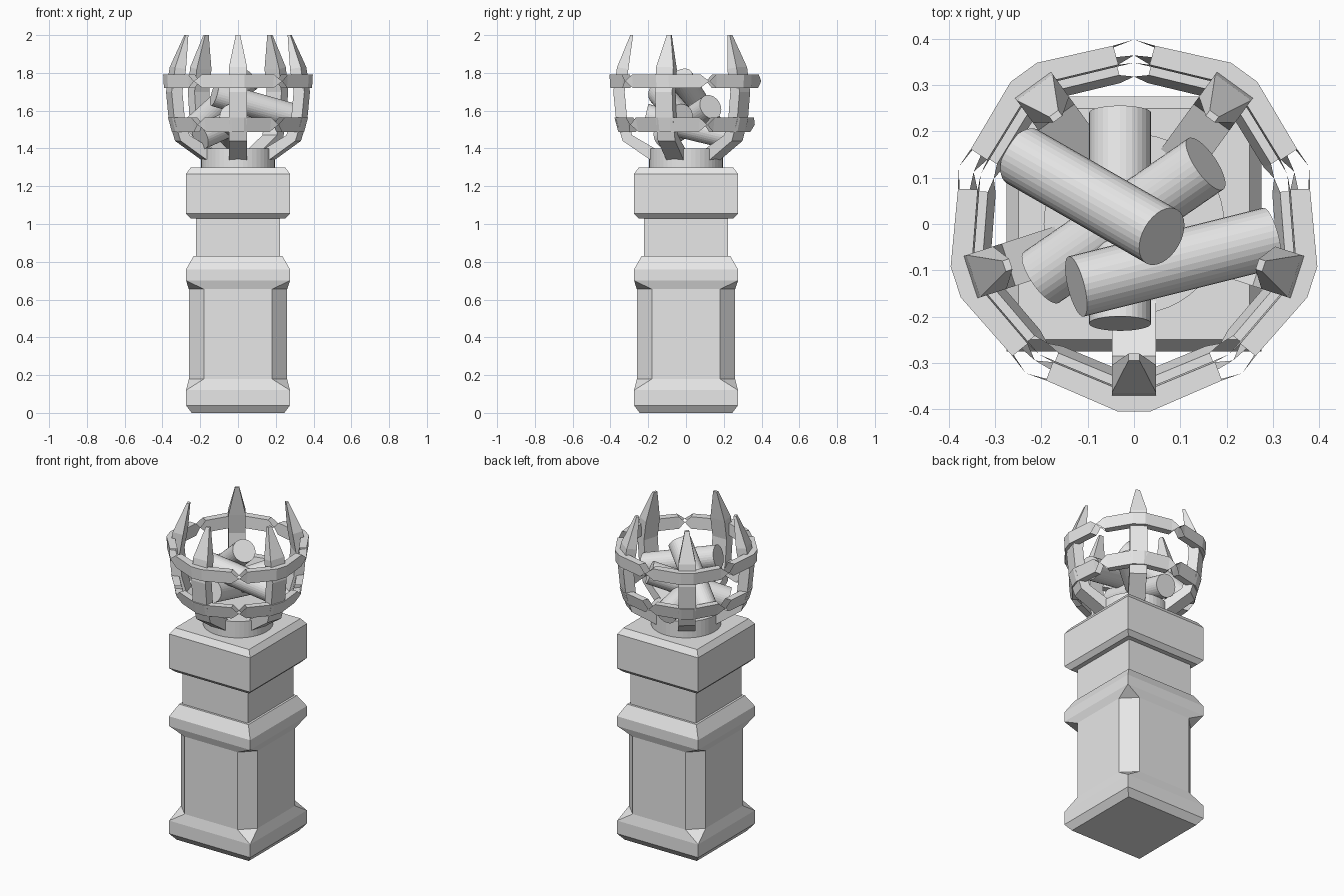
import bpy, bmesh, math
from mathutils import Vector, Matrix

if "Cube" in bpy.data.objects:
    bpy.data.objects.remove(bpy.data.objects["Cube"], do_unlink=True)

stone = bpy.data.materials.new("grey_stone")
stone.use_nodes = True
GREY = (0.8, 0.8, 0.8, 1)
stone.diffuse_color = GREY
stone.node_tree.nodes["Principled BSDF"].inputs["Base Color"].default_value = GREY


def finish(bm, name):
    """Turn a bmesh into a flat shaded, grey object."""
    bmesh.ops.remove_doubles(bm, verts=bm.verts, dist=0.0005)
    bmesh.ops.recalc_face_normals(bm, faces=bm.faces)
    mesh = bpy.data.meshes.new(name)
    bm.to_mesh(mesh)
    bm.free()
    mesh.materials.append(stone)
    obj = bpy.data.objects.new(name, mesh)
    bpy.context.collection.objects.link(obj)
    return obj


def loft(bm, rings, caps=True):
    """Join equal-length rings of points with quads."""
    loops = [[bm.verts.new(p) for p in ring] for ring in rings]
    for a, b in zip(loops, loops[1:]):
        for i in range(len(a)):
            j = (i + 1) % len(a)
            bm.faces.new((a[i], a[j], b[j], b[i]))
    if caps:
        bm.faces.new(loops[0])
        bm.faces.new(loops[-1])
    return loops


def square_ring(h, z, cut=0.0):
    """Square of half width h, its corners cut off by the given amount."""
    w = h - cut
    ring = []
    for k in range(4):
        turn = Matrix.Rotation(k * math.pi / 2, 3, 'Z')
        ring.append(turn @ Vector((h, -w, z)))
        ring.append(turn @ Vector((h, w, z)))
    return ring


def square_part(name, profile):
    bm = bmesh.new()
    loft(bm, [square_ring(*p) for p in profile])
    # collapsed corner edges of the uncut rings
    bmesh.ops.dissolve_degenerate(bm, dist=0.0005, edges=bm.edges)
    return finish(bm, name)


def cylinder(name, start, end, radius, sides=32):
    start, end = Vector(start), Vector(end)
    axis = end - start
    bm = bmesh.new()
    bmesh.ops.create_cone(bm, cap_ends=True, segments=sides, radius1=radius,
                          radius2=radius, depth=axis.length)
    turn = axis.to_track_quat('Z', 'Y').to_matrix().to_4x4()
    bm.transform(Matrix.Translation((start + end) / 2) @ turn)
    return finish(bm, name)


# Column: plinth and shaft with stopped corner chamfers, neck, cap block
square_part("column_shaft", [
    (0.245, 0), (0.275, 0.04), (0.275, 0.12), (0.26, 0.18, 0.08),
    (0.26, 0.655, 0.08), (0.275, 0.70), (0.275, 0.76), (0.235, 0.83)])
square_part("column_neck", [(0.222, 0.82), (0.222, 1.04)])
square_part("column_cap", [
    (0.25, 1.03), (0.275, 1.055), (0.275, 1.265), (0.25, 1.30)])
cylinder("basket_base", (0, 0, 1.29), (0, 0, 1.40), 0.195, 48)

# Prong sections: outer radius and height, inner radius and height, half width
PRONG = [
    (0.19, 1.34, 0.165, 1.40, 0.048),
    (0.335, 1.44, 0.285, 1.47, 0.048),
    (0.37, 1.55, 0.312, 1.56, 0.048),
    (0.385, 1.70, 0.325, 1.70, 0.048),
    (0.365, 1.83, 0.305, 1.82, 0.048),
    (0.295, 2.0, 0.28, 2.0, 0.012)]


def prong(name, turn):
    bm = bmesh.new()
    loft(bm, [[(ro, -w, zo), (ro, w, zo), (ri, w, zi), (ri, -w, zi)]
              for ro, zo, ri, zi, w in PRONG])
    bm.transform(turn)
    return finish(bm, name)


# Band plan on one side of a prong: outer point, inner point (radial, tangent)
BAND = [((0.405, 0.035), (0.358, 0.03)), ((0.338, 0.19), (0.298, 0.175))]
OUTER_TIP, INNER_TIP = (0.324, 0.235), (0.283, 0.206)


def band(name, turn, low, high, scale_low, scale_high):
    """Bent strap over a prong with open, pointed ends."""
    def point(p, side, z, s):
        return Vector((p[0] * s, p[1] * side * s, z))

    def section(pair, side):
        o, i = pair
        return [point(o, side, low, scale_low), point(o, side, high, scale_high),
                point(i, side, high, scale_high), point(i, side, low, scale_low)]

    bm = bmesh.new()
    plan = [(p, -1) for p in reversed(BAND)] + [(p, 1) for p in BAND]
    loops = loft(bm, [section(p, s) for p, s in plan], caps=False)
    mid, mean = (low + high) / 2, (scale_low + scale_high) / 2
    for loop, side in ((loops[0], -1), (loops[-1], 1)):
        for tip, a, b in ((OUTER_TIP, 0, 1), (INNER_TIP, 2, 3)):
            v = bm.verts.new(point(tip, side, mid, mean))
            bm.faces.new((loop[a], loop[b], v))
    bm.transform(turn)
    return finish(bm, name)


# Fire basket: five prongs, each carrying an upper and a lower strap
for k in range(5):
    turn = Matrix.Rotation(math.radians(-90 + 72 * k), 4, 'Z')
    prong(f"basket_prong_{k + 1}", turn)
    band(f"upper_band_{k + 1}", turn, 1.72, 1.792, 0.99, 1.0)
    band(f"lower_band_{k + 1}", turn, 1.488, 1.563, 0.885, 0.935)

# Stacked logs
LOGS = [
    ((-0.03, 0.24, 1.46), (-0.03, -0.215, 1.57)),
    ((-0.20, -0.115, 1.46), (0.155, 0.13, 1.62)),
    ((0.295, -0.03, 1.57), (-0.125, -0.135, 1.69)),
    ((-0.24, 0.145, 1.50), (0.06, -0.027, 1.77))]
for n, (a, b) in enumerate(LOGS):
    cylinder(f"log_{n + 1}", a, b, 0.067)
